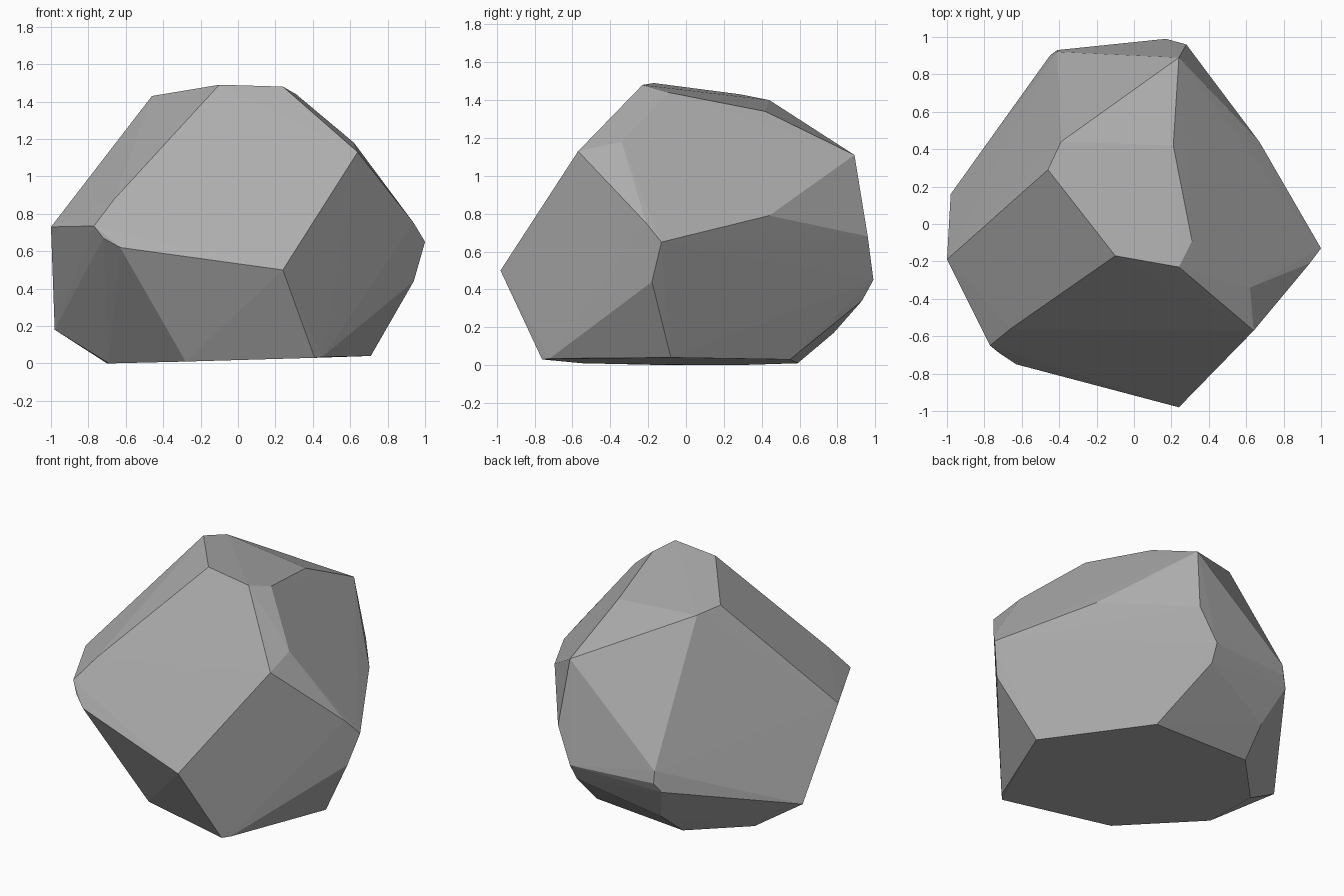
import bpy, bmesh

# Corner points of the chiselled boulder, grouped by level
TOP = [(-.10, -.17, 1.49), (.24, -.23, 1.48), (.31, -.09, 1.44),
       (.21, .42, 1.34), (-.39, .44, 1.40), (-.46, .29, 1.43)]
SHOULDER = [(.64, -.57, 1.13), (.62, -.34, 1.18), (.24, .89, 1.11), (-.66, -.56, .88)]
WAIST = [(.24, -.98, .50), (.94, -.21, .75), (1, -.13, .65), (.94, -.18, .44),
         (.67, .44, .79), (.28, .96, .68), (.17, .99, .45), (.16, .93, .34),
         (-.41, .92, .54), (-.41, .93, .46), (-.45, .90, .40),
         (-1, -.19, .73), (-.77, -.65, .735), (-.72, -.69, .67),
         (-.63, -.75, .62), (-.48, -.78, .60), (-.98, .16, .18)]
BASE = [(.28, .55, .03), (.71, -.08, .04), (.45, -.72, .035), (.41, -.76, .03),
        (-.28, -.55, .01), (-.69, -.10, 0), (-.70, .27, 0), (-.39, .59, .01),
        (-.36, .78, .17)]

# Boulder: faceted convex stone stretched over the corners
bm = bmesh.new()
for p in TOP + SHOULDER + WAIST + BASE:
    bm.verts.new(p)
hull = bmesh.ops.convex_hull(bm, input=bm.verts[:])
loose = [v for v in bm.verts if not v.link_faces]
bmesh.ops.delete(bm, geom=loose, context='VERTS')
bmesh.ops.recalc_face_normals(bm, faces=bm.faces[:])

mesh = bpy.data.meshes.new("boulder")
bm.to_mesh(mesh)
bm.free()

# Stone colour
stone = bpy.data.materials.new("grey_stone")
stone.diffuse_color = (.42, .42, .42, 1)
mesh.materials.append(stone)

boulder = bpy.data.objects.new("boulder", mesh)
bpy.context.collection.objects.link(boulder)
